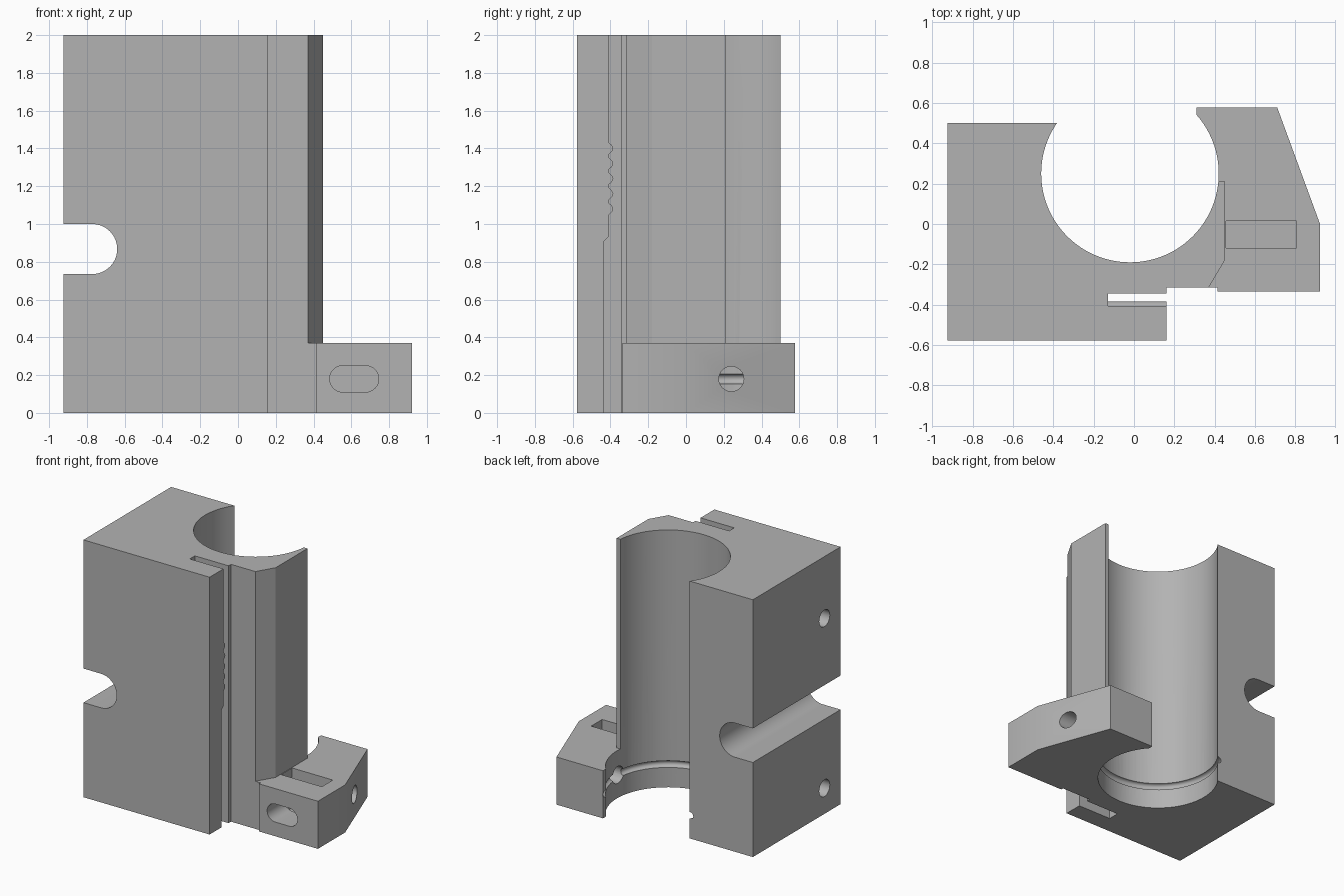
import bpy, bmesh, math
from mathutils import Vector

cube = bpy.data.objects.get("Cube")
if cube:
    bpy.data.objects.remove(cube, do_unlink=True)

grey = bpy.data.materials.new("plain grey")
grey.use_nodes = True
colour = (0.45, 0.45, 0.45, 1)
grey.diffuse_color = colour
grey.node_tree.nodes["Principled BSDF"].inputs["Base Color"].default_value = colour


def prism(name, points, axis, start, end):
    """Extrude a profile along an axis; points hold the other two coordinates in x, y, z order."""
    def place(u, v, w):
        co = [u, v]
        co.insert("xyz".index(axis), w)
        return Vector(co)
    bm = bmesh.new()
    face = bm.faces.new([bm.verts.new(place(u, v, start)) for u, v in points])
    ext = bmesh.ops.extrude_face_region(bm, geom=[face])
    verts = [g for g in ext["geom"] if isinstance(g, bmesh.types.BMVert)]
    bmesh.ops.translate(bm, vec=place(0, 0, end - start), verts=verts)
    bmesh.ops.recalc_face_normals(bm, faces=bm.faces)
    mesh = bpy.data.meshes.new(name)
    bm.to_mesh(mesh)
    bm.free()
    mesh.materials.append(grey)
    obj = bpy.data.objects.new(name, mesh)
    bpy.context.collection.objects.link(obj)
    return obj


def arc(cx, cy, r, a0=0, a1=360, n=32):
    """Points of an arc; a full circle leaves out the repeated end."""
    steps = n if a1 - a0 == 360 else n + 1
    return [(cx + r * math.cos(math.radians(a0 + (a1 - a0) * i / n)),
             cy + r * math.sin(math.radians(a0 + (a1 - a0) * i / n))) for i in range(steps)]


def rect(u0, u1, v0, v1):
    return [(u0, v0), (u1, v0), (u1, v1), (u0, v1)]


def combine(target, tool, operation="DIFFERENCE"):
    """Apply a boolean and drop the tool."""
    mod = target.modifiers.new("cut", "BOOLEAN")
    mod.operation = operation
    mod.solver = "EXACT"
    mod.object = tool
    tool.hide_render = True
    bpy.ops.object.select_all(action="DESELECT")
    bpy.context.view_layer.objects.active = target
    target.select_set(True)
    bpy.ops.object.modifier_apply(modifier=mod.name)
    bpy.data.objects.remove(tool, do_unlink=True)


# Tall body with its thin column, and the low side foot
body = prism("clamp_body", [
    (-0.925, -0.577), (0.16, -0.577), (0.16, -0.315), (0.37, -0.315), (0.45, -0.18),
    (0.45, 0.21), (0, 0.21), (0, 0.5), (-0.925, 0.5)], "z", 0, 2)
foot = prism("side_foot", [
    (0.3, -0.315), (0.415, -0.315), (0.415, -0.335), (0.922, -0.335), (0.922, 0),
    (0.71, 0.577), (0.31, 0.577), (0.31, 0.1)], "z", 0, 0.37)
combine(body, foot, "UNION")

# Round bore with a ring groove near the bottom
centre, radius, groove_z = (-0.02, 0.25), 0.44, 0.18
combine(body, prism("bore", arc(*centre, radius, n=96), "z", -0.1, 2.1))
bpy.ops.mesh.primitive_torus_add(major_radius=radius, minor_radius=0.026, major_segments=96,
                                 minor_segments=16, location=(*centre, groove_z))
ring = bpy.context.object
ring.data.materials.append(grey)
combine(body, ring)

# Front slot with a row of rounded teeth and a wider lower part
profile = [(-0.345, 2.1), (-0.345, -0.1), (-0.433, -0.1), (-0.433, 0.91), (-0.407, 0.935)]
for i in range(5):
    z = 1.08 + i * 0.08
    profile += [(-0.407 + 0.022 * math.sin(math.pi * k / 6), z - 0.03 + 0.01 * k)
                for k in range(7)]
profile.append((-0.407, 2.1))
combine(body, prism("toothed_slot", profile, "x", -0.13, 0.3))

# Round-ended notch across the left-hand side
combine(body, prism("side_notch", [(-1.1, 0.735)] + arc(-0.772, 0.8675, 0.1325, -90, 90)
                    + [(-1.1, 1.0)], "y", -0.8, 0.8))

# Blind screw holes in the flat side
for z in (0.2, 1.52):
    combine(body, prism("screw_hole", arc(-0.38, z, 0.065), "x", -1.1, -0.55))

# Foot: top pocket, oblong front opening and cross hole
combine(body, prism("pocket", rect(0.455, 0.805, -0.12, 0.015), "z", 0.06, 0.5))
combine(body, prism("oblong_hole", arc(0.555, 0.18, 0.07, 90, 270, 16)
                    + arc(0.675, 0.18, 0.07, -90, 90, 16), "y", -0.5, -0.06))
combine(body, prism("cross_hole", arc(0.24, 0.18, 0.066), "x", 0.3, 1.1))

# Smooth curves, sharp edges
bpy.ops.object.select_all(action="DESELECT")
bpy.context.view_layer.objects.active = body
body.select_set(True)
bpy.ops.object.shade_smooth_by_angle(angle=math.radians(28))
